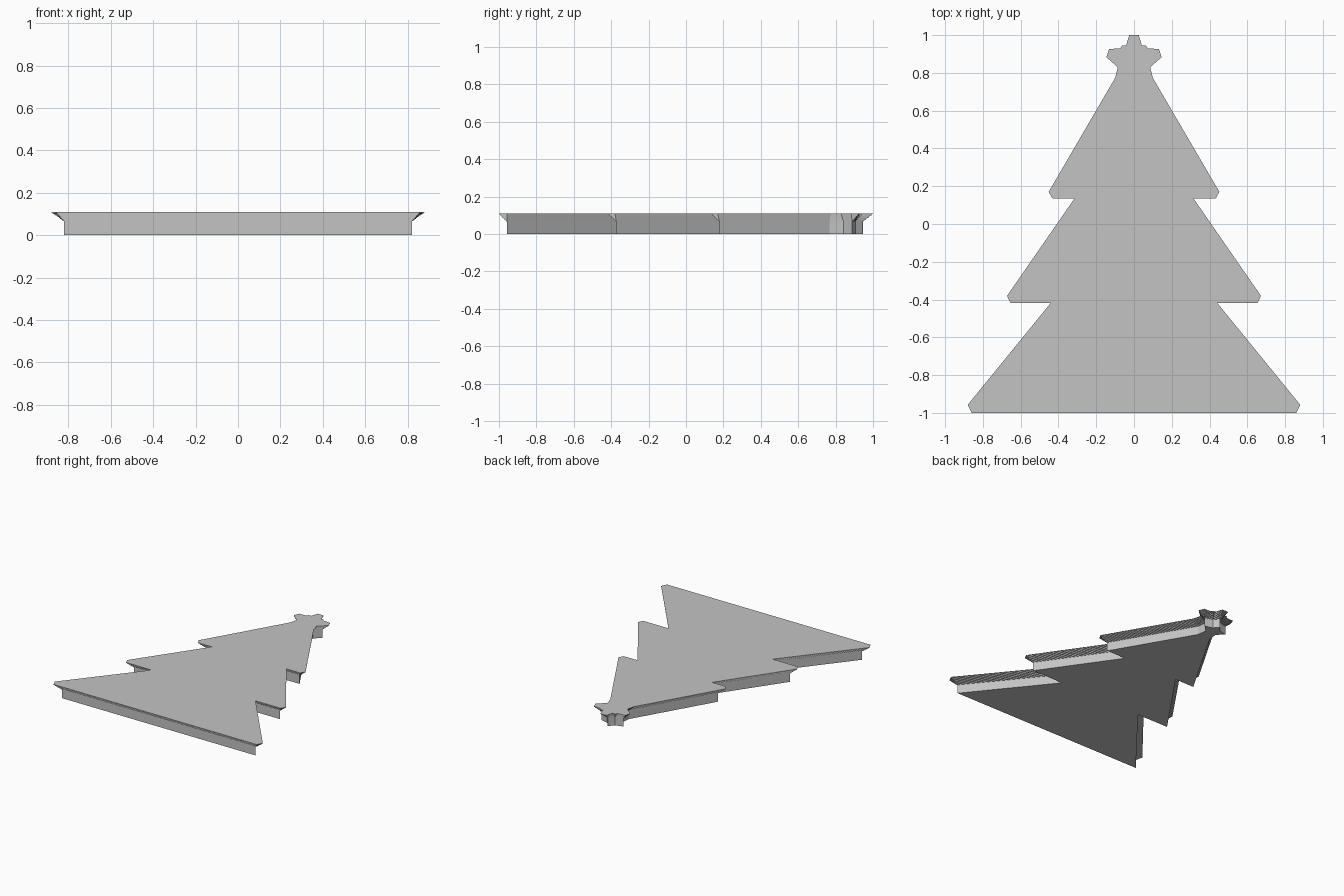
import bpy
import bmesh
from mathutils import Vector

cube = bpy.data.objects.get("Cube")
if cube:
    bpy.data.objects.remove(cube, do_unlink=True)

WALL_TOP = 0.067
HEIGHT = 0.11
STEPS = 12

# Right half of the tree, bottom to top: (wall corner, rim corners that flare out of it)
corners = [
    ((0.82, -0.958), [(0.86, -1.0), (0.88, -0.957)]),           # lower tier tip
    ((0.35, -0.373), [(0.44, -0.417)]),                         # lower notch
    ((0.617, -0.373), [(0.655, -0.417), (0.672, -0.38)]),       # middle tier tip
    ((0.233, 0.178), [(0.315, 0.135)]),                         # upper notch
    ((0.396, 0.178), [(0.432, 0.135), (0.452, 0.17)]),          # top tier tip
    ((0.052, 0.768), [(0.1, 0.773)]),                           # neck
    ((0.045, 0.842), [(0.086, 0.83)]),
    ((0.095, 0.888), [(0.146, 0.883), (0.132, 0.926)]),         # star arm
    ((0.033, 0.905), [(0.072, 0.93), (0.063, 0.945), (0.042, 0.945)]),
    ((0.0, 0.945), [(0.025, 1.0)]),                             # star top
]


def mirrored(points):
    """Close a half outline by mirroring it across x."""
    return points + [Vector((-p.x, p.y)) for p in reversed(points)]


wall = mirrored([Vector(core) for core, rims in corners for _ in rims])
rim = mirrored([Vector(r) for _, rims in corners for r in rims])

bm = bmesh.new()


def add_ring(flare, z):
    """Outline blended between wall and rim at one height."""
    outline = [a.lerp(b, flare) for a, b in zip(wall, rim)]
    return [bm.verts.new((p.x, p.y, z)) for p in outline]


# Straight wall, then thin layers that each reach a little further out
rings = [add_ring(0, 0), add_ring(0, WALL_TOP)]
layer = (HEIGHT - WALL_TOP) / STEPS
for i in range(STEPS):
    flare = (i + 1) / STEPS
    z = WALL_TOP + i * layer
    rings += [add_ring(flare, z), add_ring(flare, z + layer)]

for low, high in zip(rings, rings[1:]):
    for i in range(len(low)):
        j = (i + 1) % len(low)
        bm.faces.new((low[i], low[j], high[j], high[i]))

# Bottom and top plates
bm.faces.new(rings[0][::-1])
bm.faces.new(rings[-1])
bmesh.ops.remove_doubles(bm, verts=bm.verts, dist=0.00001)
bmesh.ops.recalc_face_normals(bm, faces=bm.faces)

mesh = bpy.data.meshes.new("tree_plate")
bm.to_mesh(mesh)
bm.free()
tree = bpy.data.objects.new("tree_plate", mesh)
bpy.context.collection.objects.link(tree)

# Plain grey
grey = bpy.data.materials.new("light grey")
grey.use_nodes = True
colour = (0.55, 0.55, 0.55, 1)
grey.diffuse_color = colour
grey.node_tree.nodes["Principled BSDF"].inputs["Base Color"].default_value = colour
mesh.materials.append(grey)
